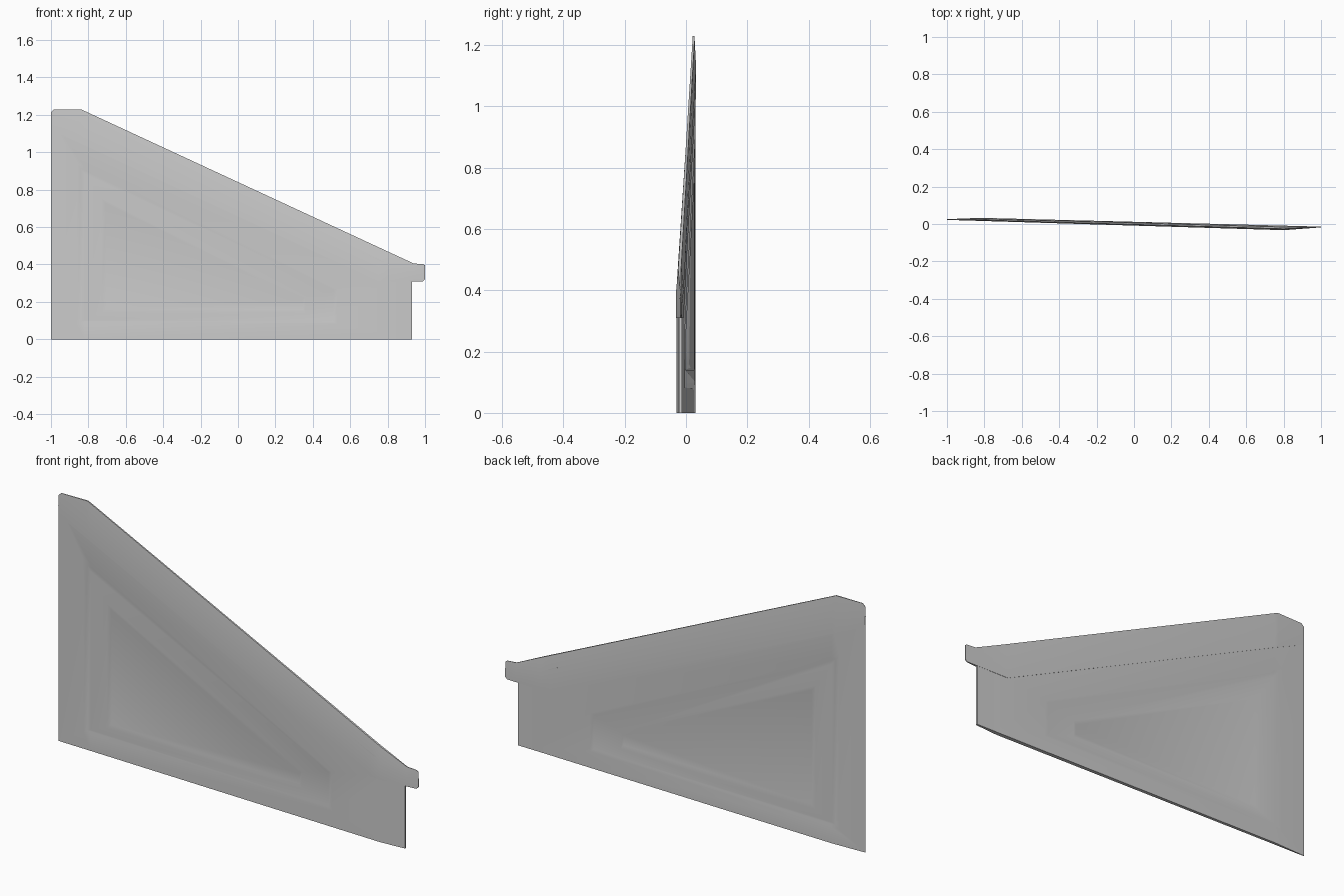
import bpy, bmesh, math
from mathutils import Vector

cube = bpy.data.objects.get("Cube")
if cube:
    bpy.data.objects.remove(cube)

grey = bpy.data.materials.new("plain grey")
grey.use_nodes = True
tone = (0.6, 0.6, 0.6, 1)
grey.diffuse_color = tone
grey.node_tree.nodes["Principled BSDF"].inputs["Base Color"].default_value = tone

# Slanted slab in plan: each side is a bent line of (x, y) points
FRONT = [(-1, .022), (.8, -.033), (1, -.018)]
BACK = [(-1, .026), (-.82, .033), (1, -.014)]


def along(line, x):
    for (x0, y0), (x1, y1) in zip(line, line[1:]):
        if x <= x1 + 1e-5:
            return y0 + (y1 - y0) * (x - x0) / (x1 - x0)
    return line[-1][1]


def finish(name, bm):
    """Cut at the bends, then map y from -1..1 to the slab's thickness."""
    for x in (-.82, .8):
        bmesh.ops.bisect_plane(bm, geom=bm.verts[:] + bm.edges[:] + bm.faces[:],
                               plane_co=Vector((x, 0, 0)), plane_no=Vector((1, 0, 0)))
    for v in bm.verts:
        f, b = along(FRONT, v.co.x), along(BACK, v.co.x)
        v.co.y = f + (b - f) * (v.co.y + 1) / 2
    bmesh.ops.recalc_face_normals(bm, faces=bm.faces[:])
    mesh = bpy.data.meshes.new(name)
    bm.to_mesh(mesh)
    bm.free()
    obj = bpy.data.objects.new(name, mesh)
    bpy.context.collection.objects.link(obj)
    mesh.materials.append(grey)
    bpy.ops.object.select_all(action='DESELECT')
    obj.select_set(True)
    bpy.context.view_layer.objects.active = obj
    bpy.ops.object.shade_smooth_by_angle(angle=math.radians(25))


def skin(bm, loops):
    """Bridge a row of closed loops with quads and return their vertices."""
    rows = [[bm.verts.new(p) for p in loop] for loop in loops]
    for a, b in zip(rows, rows[1:]):
        n = len(a)
        for i in range(n):
            j = (i + 1) % n
            bm.faces.new((a[i], a[j], b[j], b[i]))
    bm.faces.new(rows[0])
    bm.faces.new(rows[-1])


# Body with two stepped, sunken frames on both sides
# Each ring: left, right, bottom, left top, right top, depth
RINGS = [(-1, .93, 0, 1.18, .35, .85),
         (-.86, .53, .08, .94, .27, .85),
         (-.84, .51, .095, .915, .265, .6),
         (-.73, .36, .14, .755, .225, .6),
         (-.705, .345, .16, .725, .21, .25)]


def ring(r, side):
    left, right, low, ltop, rtop, depth = r
    y = side * depth
    return [(left, y, low), (right, y, low), (right, y, rtop), (left, y, ltop)]


bm = bmesh.new()
skin(bm, [ring(r, -1) for r in reversed(RINGS)] + [ring(r, 1) for r in RINGS])
finish("panel_body", bm)

# Sloping cap rail: stations of x, lower edge, upper edge
STATIONS = [(-1, 1.12, 1.215), (-.985, 1.113, 1.23), (-.84, 1.046, 1.23),
            (.75, .31, .493), (.94, .31, .405), (.99, .31, .402), (1, .32, .395)]


def rail_section(x, low, top):
    mid = low + (top - low) * .5
    return [(x, -.95, low), (x, -1, mid), (x, -.4, top),
            (x, .4, top), (x, 1, mid), (x, .95, low)]


bm = bmesh.new()
skin(bm, [rail_section(*s) for s in STATIONS])
finish("cap_rail", bm)
